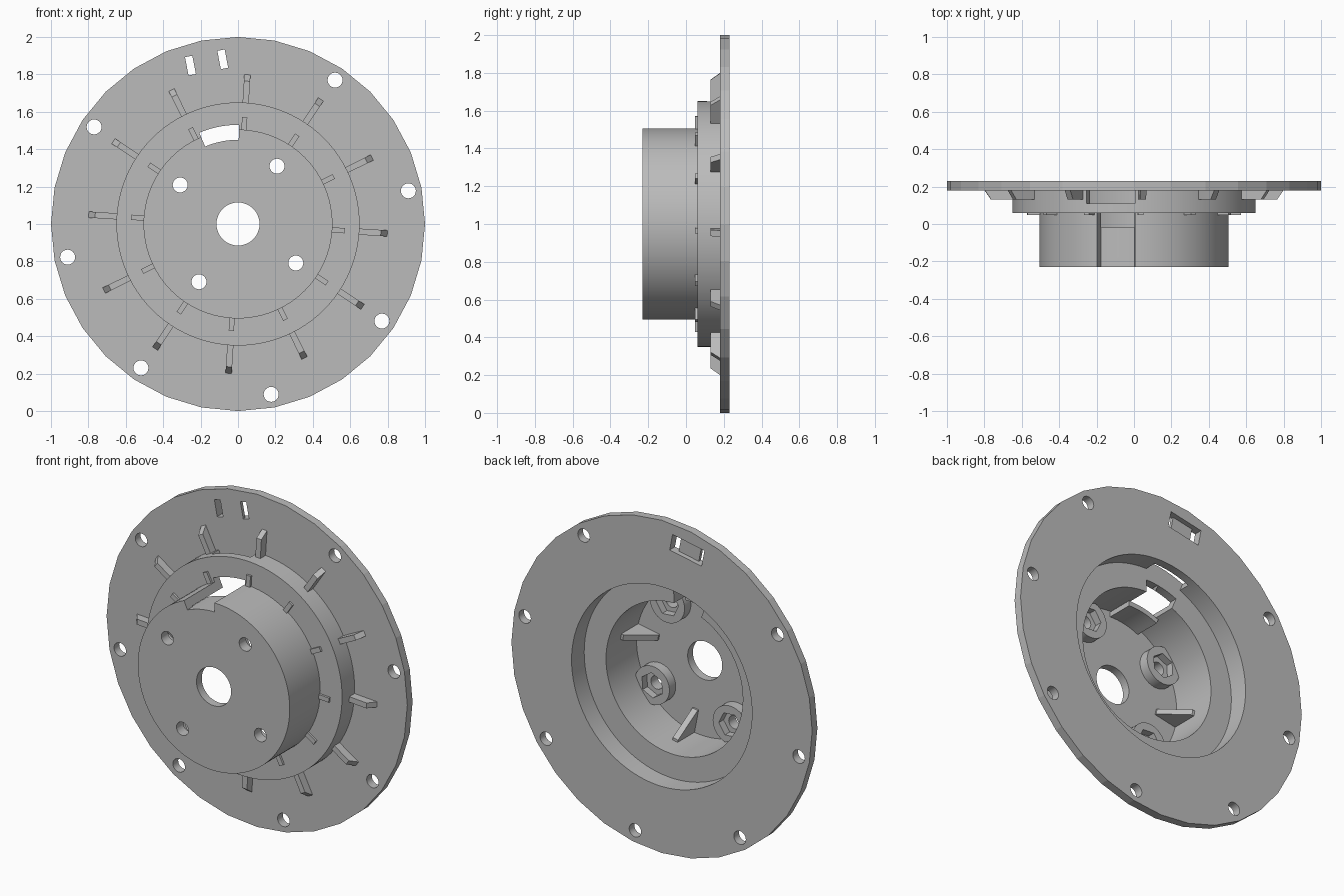
import bpy, bmesh
from math import sin, cos, radians

if "Cube" in bpy.data.objects:
    bpy.data.objects.remove(bpy.data.objects["Cube"])

grey = bpy.data.materials.new("mid grey")
grey.use_nodes = True
grey.diffuse_color = (0.5, 0.5, 0.5, 1)
grey.node_tree.nodes["Principled BSDF"].inputs["Base Color"].default_value = grey.diffuse_color


def polar(r, deg, y, shift=0):
    """Point at radius r and angle deg about the y axis, moved along the tangent."""
    a = radians(deg)
    return (r * cos(a) - shift * sin(a), y, 1 + r * sin(a) + shift * cos(a))


def skin(name, rings, closed):
    """Join matching rings of points into a solid."""
    bm = bmesh.new()
    rows = [[bm.verts.new(p) for p in ring] for ring in rings]
    n = len(rows[0])
    pairs = list(zip(rows, rows[1:])) + ([(rows[-1], rows[0])] if closed else [])
    for a, b in pairs:
        for i in range(n):
            j = (i + 1) % n
            bm.faces.new((a[i], a[j], b[j], b[i]))
    if not closed:
        bm.faces.new(rows[0])
        bm.faces.new(rows[-1])
    bmesh.ops.recalc_face_normals(bm, faces=bm.faces)
    mesh = bpy.data.meshes.new(name)
    bm.to_mesh(mesh)
    bm.free()
    ob = bpy.data.objects.new(name, mesh)
    bpy.context.collection.objects.link(ob)
    mesh.materials.append(grey)
    return ob


def lathe(name, profile, start=0, sweep=360, steps=96):
    full = sweep == 360
    count = steps if full else steps + 1
    return skin(name, [[polar(r, start + sweep * k / steps, y) for r, y in profile]
                       for k in range(count)], full)


def box(r0, r1, y0, y1):
    return [(r0, y0), (r1, y0), (r1, y1), (r0, y1)]


def prism(name, profile, deg, width, shift=0):
    """Radial profile given thickness along the tangent."""
    return skin(name, [[polar(r, deg, y, shift + s * width / 2) for r, y in profile]
                       for s in (-1, 1)], False)


def cylinder(name, radius, y0, y1, r=0, deg=0, sides=32, turn=0):
    cx, _, cz = polar(r, deg, 0)
    rings = []
    for y in (y0, y1):
        ring = [polar(radius, turn + 360 * k / sides, y) for k in range(sides)]
        rings.append([(x + cx, yy, z + cz - 1) for x, yy, z in ring])
    return skin(name, rings, False)


def cut(ob, cutters):
    """Subtract each cutter, then bake the result."""
    bpy.context.view_layer.objects.active = ob
    for c in cutters:
        c.hide_render = True
        mod = ob.modifiers.new("cut", 'BOOLEAN')
        mod.operation, mod.solver, mod.object = 'DIFFERENCE', 'EXACT', c
        bpy.ops.object.modifier_apply(modifier=mod.name)
        bpy.data.objects.remove(c)


def smooth(ob):
    bpy.ops.object.select_all(action='DESELECT')
    ob.select_set(True)
    bpy.context.view_layer.objects.active = ob
    bpy.ops.object.shade_smooth_by_angle(angle=radians(30))


BACK, FLANGE, STEP, FRONT, FLOOR = 0.23, 0.18, 0.06, -0.23, -0.18
LEDGE = 0.11
quarter = [11 + 90 * k for k in range(4)]
bolts = [q + 45 for q in quarter]
fins = [86.4 + 30 * k for k in range(12)]

# Flange with bolt holes and a pocket ending in two slots
flange = cylinder("flange", 1, FLANGE, BACK)
cutters = [lathe("opening", box(0.0001, 0.6, 0, 0.4))]
cutters[0] = cylinder("opening", 0.6, 0, 0.4, sides=96)
bpy.data.objects.remove(bpy.data.objects["opening"])
cutters += [cylinder("bolt_cut", 0.04, 0.1, 0.3, 0.928, 11 + 45 * k, 24)
            for k in range(8) if k != 2]
cutters += [prism("slot_cut", box(0.83, 0.93, 0.1, 0.3), 101, 0.04, s * 0.088) for s in (-1, 1)]
cutters.append(prism("pocket_cut", box(0.83, 0.93, 0.2, 0.3), 101, 0.216))
cut(flange, cutters)

# Stepped cup-shaped housing with a side window
housing = lathe("housing", [(0.115, FRONT), (0.505, FRONT), (0.505, STEP), (0.65, STEP),
                            (0.65, FLANGE + 0.01), (0.6, FLANGE + 0.01), (0.6, LEDGE),
                            (0.455, LEDGE), (0.455, FLOOR), (0.115, FLOOR)])
cutters = [cylinder("screw_cut", 0.04, -0.4, 0, 0.373, b, 24) for b in bolts]
cutters.append(lathe("wall_cut", box(0.45, 0.53, -0.3, 0.14), 89.5, 23.5, 8))
cutters.append(lathe("window_cut", box(0.5, 0.7, LEDGE, FLANGE), 89.5, 23.5, 8))
cut(housing, cutters)

# Curved shelf under the window
shelf = lathe("window_shelf", box(0.42, 0.45, FLOOR - 0.01, -0.02), 87.5, 27.5, 8)

# Screw bosses with hexagonal nut pockets
for b in bolts:
    boss = cylinder("screw_boss", 0.115, FLOOR - 0.01, -0.12, 0.373, b, 40)
    cut(boss, [cylinder("nut_cut", 0.075, -0.165, 0, 0.373, b, 6, b),
               cylinder("screw_cut", 0.04, -0.4, 0, 0.373, b, 24)])
    smooth(boss)

# Triangular gussets inside the cup, leaving out the window side
for q in quarter:
    if q != 101:
        prism("gusset", [(0.47, FLOOR - 0.01), (0.31, FLOOR - 0.01), (0.31, FLOOR + 0.01),
                         (0.44, -0.02), (0.47, -0.02)], q, 0.035)

# Chamfered fins on the flange and small tabs on the step
for f in fins:
    prism("flange_fin", [(0.64, FLANGE + 0.01), (0.64, 0.13), (0.765, 0.13),
                         (0.8, FLANGE), (0.8, FLANGE + 0.01)], f, 0.033)
    prism("step_tab", box(0.495, 0.572, 0.047, STEP + 0.01), f, 0.028)

for ob in (housing, shelf, flange):
    smooth(ob)
for poly in flange.data.polygons:
    if poly.center.x ** 2 + (poly.center.z - 1) ** 2 > 0.97:
        poly.use_smooth = False
